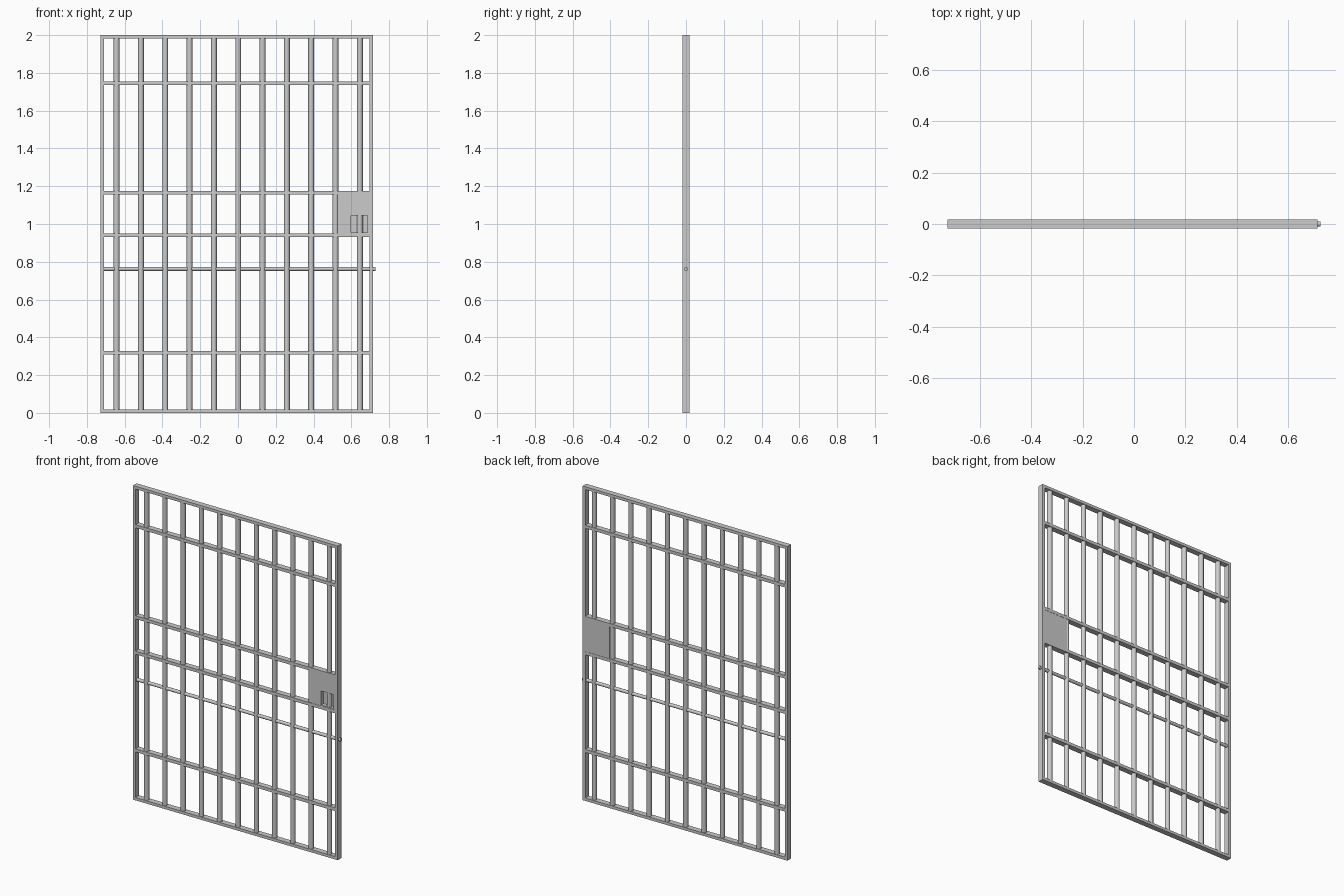
import bpy, math

if "Cube" in bpy.data.objects:
    bpy.data.objects.remove(bpy.data.objects["Cube"])

D = 0.036             # depth of frame and rails
L, R = -0.727, 0.715  # outer frame edges
T = 0.018             # frame thickness


def box(name, x0, x1, y0, y1, z0, z1):
    bpy.ops.mesh.primitive_cube_add(size=1, location=((x0+x1)/2, (y0+y1)/2, (z0+z1)/2))
    o = bpy.context.object
    o.name = name
    o.scale = (x1-x0, y1-y0, z1-z0)
    bpy.ops.object.transform_apply(location=False, rotation=False, scale=True)
    return o


def rod(name, r, length, loc, rot=(0, 0, 0), sides=12):
    bpy.ops.mesh.primitive_cylinder_add(vertices=sides, radius=r, depth=length,
                                        location=loc, rotation=rot)
    o = bpy.context.object
    o.name = name
    bpy.ops.object.shade_smooth_by_angle(angle=math.radians(40))
    return o


# outer frame
box("left_stile", L, L+T, -D/2, D/2, 0, 2)
box("right_stile", R-T, R, -D/2, D/2, 0, 2)
box("bottom_rail", L+T, R-T, -D/2, D/2, 0, T)
box("top_rail", L+T, R-T, -D/2, D/2, 2-T, 2)

# cross rails
for z in (0.318, 0.94, 1.165, 1.745):
    box("cross_rail", L+T, R-T, -D/2, D/2, z-0.01, z+0.01)

# upright round bars
for i in range(11):
    rod("upright_bar", 0.0155, 2-2*T, ((i-5)*0.1288+0.001, 0, 1))

# sliding bolt rod, poking out past the right stile
rod("bolt_rod", 0.0105, 0.727-(L+T), ((0.727+L+T)/2, 0, 0.762), (0, math.pi/2, 0))

# lock box: back plate, and front plate with a square opening onto the bar
x0, x1, z0, z1 = 0.526, R-T, 0.95, 1.155
hx0, hx1, hz0, hz1 = 0.597, 0.686, 0.956, 1.045
box("lock_back_plate", x0, x1, 0.008, 0.0165, z0, z1)
box("lock_body_left", x0, hx0, -0.0165, 0.008, z0, z1)
box("lock_body_right", hx1, x1, -0.0165, 0.008, z0, z1)
box("lock_body_top", hx0, hx1, -0.0165, 0.008, hz1, z1)
box("lock_body_bottom", hx0, hx1, -0.0165, 0.008, z0, hz0)
